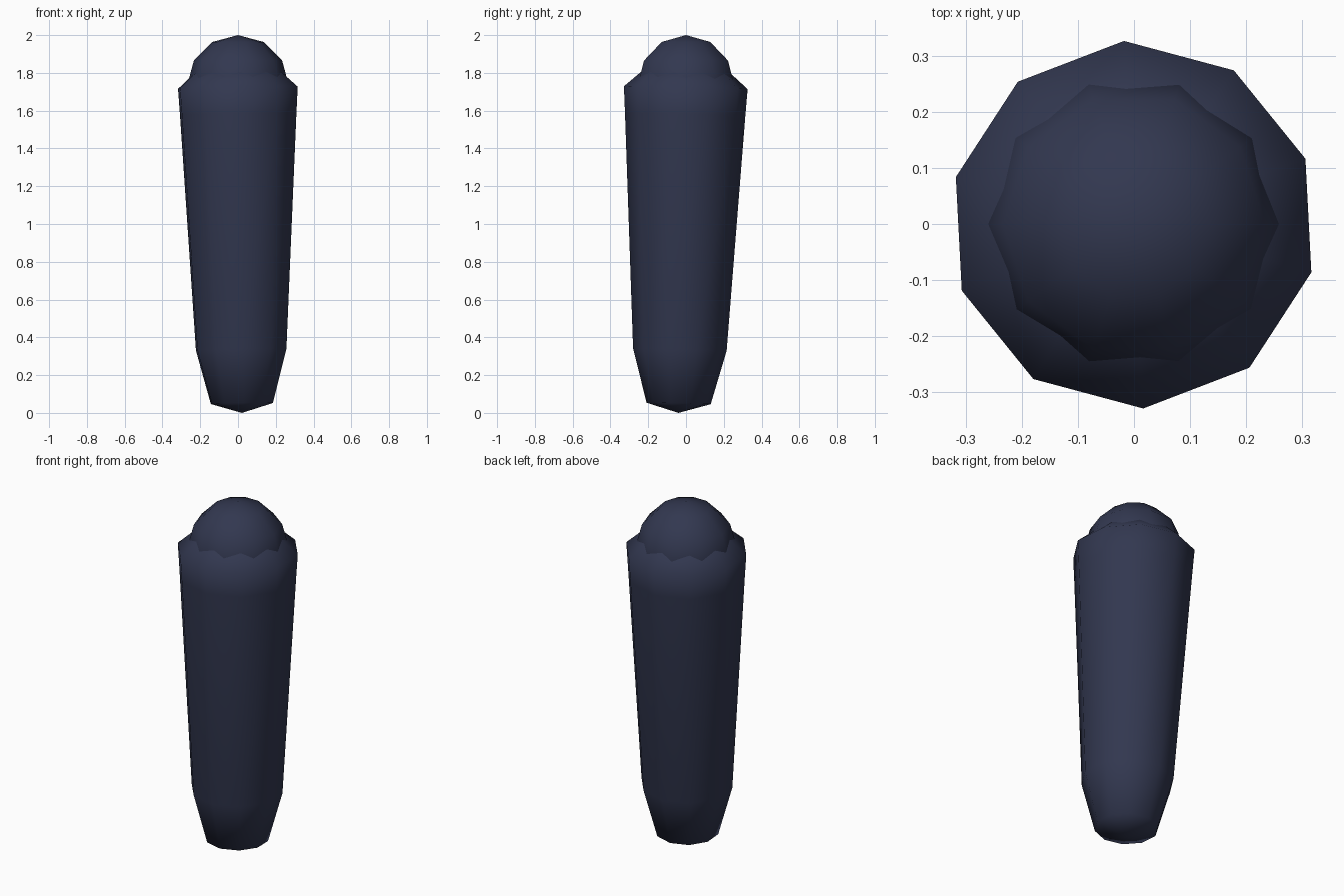
import bpy, bmesh
from math import radians, sin, cos
from mathutils import Vector

if "Cube" in bpy.data.objects:
    bpy.data.objects.remove(bpy.data.objects["Cube"])

SIDES = 10

mat = bpy.data.materials.new("dark_navy")
mat.diffuse_color = (0.032, 0.039, 0.08, 1)
mat.use_nodes = True
mat.node_tree.nodes["Principled BSDF"].inputs["Base Color"].default_value = mat.diffuse_color


def lathe(name, profile, base, axis, start_deg):
    """Spin (radius, distance) points round a leaning axis; zero radius is a pole."""
    axis = Vector(axis).normalized()
    turn = Vector((0, 0, 1)).rotation_difference(axis)
    bm = bmesh.new()
    rings = []
    for r, h in profile:
        count = SIDES if r else 1
        ring = []
        for i in range(count):
            a = radians(start_deg + 360 * i / SIDES)
            ring.append(bm.verts.new(Vector(base) + turn @ Vector((r * cos(a), r * sin(a), h))))
        rings.append(ring)
    for lo, hi in zip(rings, rings[1:]):
        for i in range(SIDES):
            j = (i + 1) % SIDES
            if len(lo) == 1:
                bm.faces.new((lo[0], hi[j], hi[i]))
            elif len(hi) == 1:
                bm.faces.new((lo[i], lo[j], hi[0]))
            else:
                bm.faces.new((lo[i], lo[j], hi[j], hi[i]))
    bmesh.ops.recalc_face_normals(bm, faces=bm.faces)
    for f in bm.faces:
        f.smooth = True
    mesh = bpy.data.meshes.new(name)
    bm.to_mesh(mesh)
    bm.free()
    mesh.materials.append(mat)
    obj = bpy.data.objects.new(name, mesh)
    bpy.context.collection.objects.link(obj)
    return obj


# Tapered, slightly leaning body with rounded ends
lathe("tapered_body",
      [(0, 0), (0.17, 0.05), (0.248, 0.335), (0.319, 1.58), (0.328, 1.722),
       (0.2, 1.835), (0, 1.87)],
      base=(0.021, -0.04, 0), axis=(-0.0126, 0.0225, 1), start_deg=21)

# Round head: ten-sided ball sunk into the top of the body
R = 0.27
ball = [(0 if k in (0, 6) else R * sin(radians(30 * k)), -R * cos(radians(30 * k)))
        for k in range(7)]
lathe("round_head", ball, base=(0, 0, 1.73), axis=(0, 0, 1), start_deg=0)
